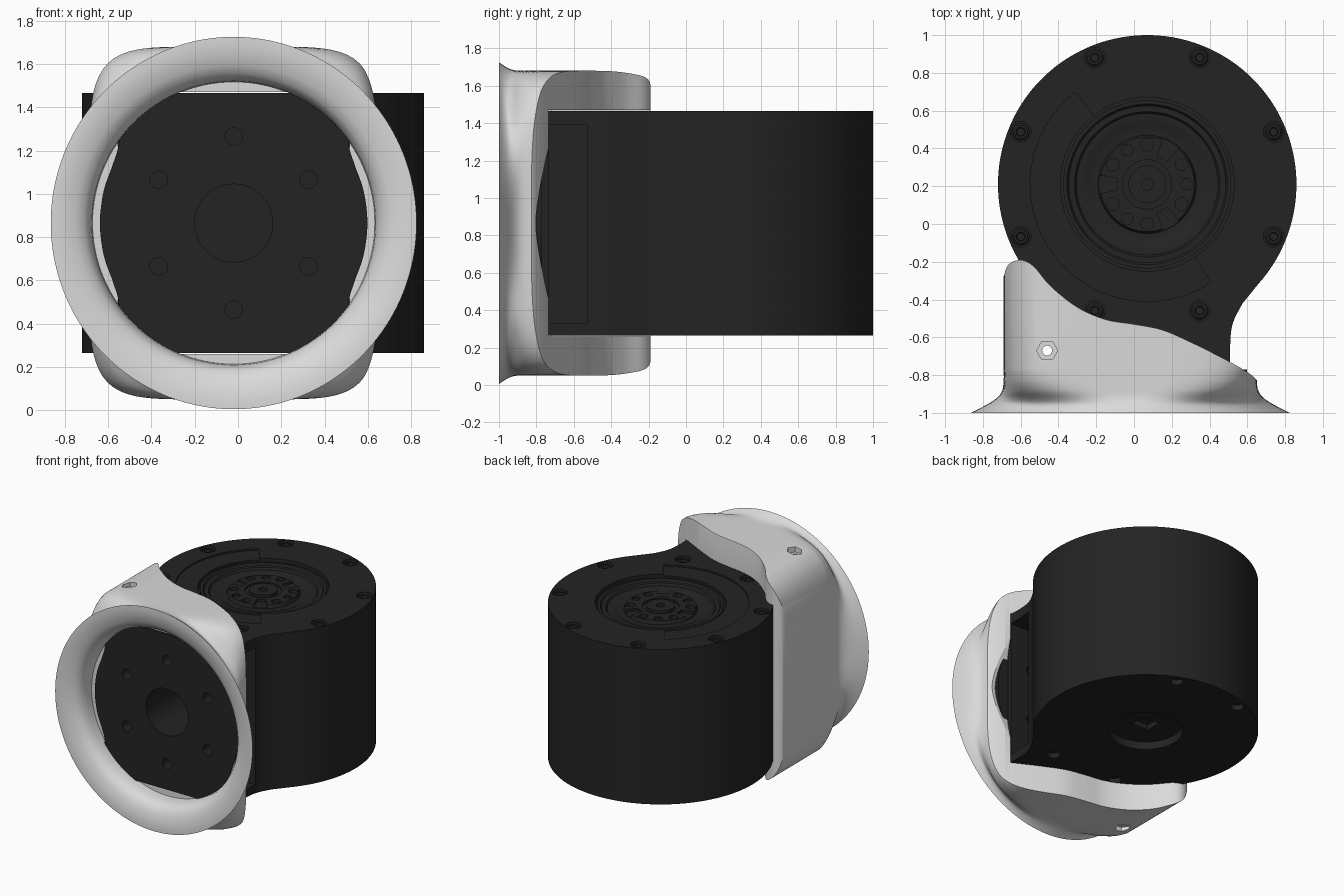
import bpy, bmesh, math
from mathutils import Vector, Matrix

if "Cube" in bpy.data.objects:
    bpy.data.objects.remove(bpy.data.objects["Cube"], do_unlink=True)


def material(name, value):
    m = bpy.data.materials.new(name)
    m.use_nodes = True
    m.diffuse_color = (value, value, value, 1)
    m.node_tree.nodes["Principled BSDF"].inputs["Base Color"].default_value = (value, value, value, 1)
    return m


BLACK = material("matte black", 0.017)
WHITE = material("soft white", 0.7)
CX, CY = 0.07, 0.21          # motor axis
FX, FZ = -0.02, 0.865        # front ring centre
BOTTOM, TOP = 0.265, 1.465   # motor housing heights
SCREW = (-0.46, -0.67)       # shell screw position


def make(name, bm, mat):
    bmesh.ops.recalc_face_normals(bm, faces=bm.faces[:])
    me = bpy.data.meshes.new(name)
    bm.to_mesh(me)
    bm.free()
    me.materials.append(mat)
    ob = bpy.data.objects.new(name, me)
    bpy.context.collection.objects.link(ob)
    return ob


def prism(name, pts, lo, hi, mat=BLACK, axis="z"):
    """Extrude a flat outline along z, or along y for an x-z outline."""
    bm = bmesh.new()
    put = (lambda p: (p[0], p[1], lo)) if axis == "z" else (lambda p: (p[0], lo, p[1]))
    face = bm.faces.new([bm.verts.new(put(p)) for p in pts])
    ext = bmesh.ops.extrude_face_region(bm, geom=[face])
    step = Vector((0, 0, hi - lo)) if axis == "z" else Vector((0, hi - lo, 0))
    bmesh.ops.translate(bm, vec=step, verts=[g for g in ext["geom"] if isinstance(g, bmesh.types.BMVert)])
    return make(name, bm, mat)


def box(name, x, y, z, mat=BLACK):
    return prism(name, [(x[0], y[0]), (x[1], y[0]), (x[1], y[1]), (x[0], y[1])], z[0], z[1], mat)


def circle(cx, cy, r, n=32):
    return [(cx + r * math.cos(math.tau * i / n), cy + r * math.sin(math.tau * i / n)) for i in range(n)]


def polar(r, deg):
    return CX + r * math.cos(math.radians(deg)), CY + r * math.sin(math.radians(deg))


def sector(r0, r1, a0, a1, n=24):
    angles = [a0 + (a1 - a0) * i / n for i in range(n + 1)]
    return [polar(r1, a) for a in angles] + [polar(r0, a) for a in reversed(angles)]


def loft(name, sections, centre, axis, mat, n=128):
    """Skin superellipse sections (position, half width, half height, exponent)."""
    bm = bmesh.new()
    rings = []
    for pos, a, b, e in sections:
        ring = []
        for i in range(n):
            c, s = math.cos(math.tau * i / n), math.sin(math.tau * i / n)
            r = (abs(c / a) ** e + abs(s / b) ** e) ** (-1 / e)
            u, v = centre[0] + r * c, centre[1] + r * s
            ring.append(bm.verts.new((u, pos, v) if axis == "y" else (u, v, pos)))
        rings.append(ring)
    for p, q in zip(rings, rings[1:]):
        for i in range(n):
            j = (i + 1) % n
            bm.faces.new((p[i], p[j], q[j], q[i]))
    bm.faces.new(rings[0])
    bm.faces.new(rings[-1])
    return make(name, bm, mat)


def lathe(name, profile, centre, axis="z", mat=BLACK, n=96):
    return loft(name, [(h, r, r, 2) for r, h in profile], centre, axis, mat, n)


def smooth_path(pts, steps=5):
    out = []
    ext = [pts[0]] + pts + [pts[-1]]
    for p0, p1, p2, p3 in zip(ext, ext[1:], ext[2:], ext[3:]):
        a, b, c, d = map(Vector, (p0, p1, p2, p3))
        for i in range(steps):
            t = i / steps
            v = b + (c - a) * (t / 2) + (2 * a - 5 * b + 4 * c - d) * (t * t / 2) + (3 * b - a - 3 * c + d) * (t ** 3 / 2)
            out.append(tuple(v))
    return out + [pts[-1]]


def apply(ob, mod):
    bpy.context.view_layer.objects.active = ob
    bpy.ops.object.modifier_apply(modifier=mod.name)


def boolean(ob, tools):
    for tool in tools:
        mod = ob.modifiers.new("cut", "BOOLEAN")
        mod.operation, mod.solver, mod.object = "DIFFERENCE", "EXACT", tool
        apply(ob, mod)
        bpy.data.objects.remove(tool, do_unlink=True)


def front_holes():
    """Bore, six bolt holes and the shell screw hole, shared by plate and housing."""
    bolts = [prism("bolt_hole", circle(FX + 0.4 * math.sin(math.radians(60 * k)),
                                       FZ + 0.4 * math.cos(math.radians(60 * k)), 0.04), -0.9, -0.6, axis="y")
             for k in range(6)]
    return bolts + [prism("bore", circle(FX, FZ, 0.18, 48), -0.9, -0.35, axis="y"),
                    prism("through_hole", circle(*SCREW, 0.026), 0, 2)]


# Motor housing: round body with a neck running to the front
arc = [polar(0.79, -42 + i * 260 / 110) for i in range(111)]
neck = [(-0.55, -0.28), (-0.55, -0.78)] + smooth_path(
    [(0.51, -0.78), (0.51, -0.62), (0.525, -0.52), (0.575, -0.42)])
housing = prism("motor_housing", arc + neck, BOTTOM, TOP)
tops = [22.5 + 45 * k for k in range(8)]
lows = [67.5, 112.5, -67.5, -112.5]
cuts = [prism("cover_recess", sector(0.3, 0.62, 128, 303), TOP - 0.012, TOP + 0.1),
        prism("rotor_recess", circle(CX, CY, 0.46, 96), TOP - 0.07, TOP + 0.1),
        prism("base_recess", circle(CX, CY, 0.26, 64), BOTTOM - 0.1, BOTTOM + 0.06),
        box("socket", (0.0, 0.14), (0.15, 0.27), (BOTTOM, BOTTOM + 0.1)),
        box("left_pocket", (0.25, 0.8), (-0.735, -0.53), (0.33, 1.39)),
        box("right_pocket", (-0.8, -0.25), (-0.735, -0.5), (0.33, 1.39))]
cuts += [prism("screw_seat", circle(*polar(0.725, a), 0.055), TOP - 0.05, TOP + 0.1) for a in tops]
cuts += [prism("screw_seat", circle(*polar(0.725, a), 0.045), BOTTOM - 0.1, BOTTOM + 0.04) for a in lows]
boolean(housing, cuts + front_holes())

# Screw heads with sockets
for a in tops:
    lathe("housing_screw", [(0.046, TOP - 0.06), (0.046, TOP - 0.02), (0.036, TOP - 0.012),
                            (0.024, TOP - 0.012), (0.02, TOP - 0.04)], polar(0.725, a), n=24)

# Front mounting plate with bulged sides and six bolt holes
side = smooth_path([(0.53, -0.6), (0.53, -0.38), (0.555, -0.28), (0.6, -0.15), (0.618, 0),
                    (0.6, 0.15), (0.555, 0.28), (0.53, 0.38), (0.53, 0.6)], 4)
outline = [(FX + x, FZ + z) for x, z in side] + [(FX - x, FZ + z) for x, z in reversed(side)]
plate = prism("mounting_plate", outline, -0.84, -0.77, axis="y")
boolean(plate, front_holes())

# Dished output rotor with raised hub
h = TOP
rotor = lathe("rotor", [(0.445, h - 0.09), (0.445, h - 0.02), (0.425, h - 0.02), (0.415, h - 0.035),
                        (0.385, h - 0.035), (0.375, h - 0.05), (0.325, h - 0.05), (0.315, h - 0.056),
                        (0.26, h - 0.056), (0.25, h - 0.03), (0.13, h - 0.03), (0.13, h - 0.045),
                        (0.1, h - 0.045), (0.1, h - 0.025), (0.03, h - 0.025), (0.03, h - 0.06)], (CX, CY))
holes = [prism("rotor_hole", circle(*polar(0.21, 30 + 60 * k), 0.033, 24), h - 0.065, h + 0.1) for k in range(6)]
holes += [prism("rotor_pin_hole", circle(*polar(0.21, 120 * k), 0.033, 6), h - 0.045, h + 0.1) for k in range(3)]
holes += [prism("rotor_slot", sector(0.16, 0.265, 49 + 120 * k, 71 + 120 * k, 4), h - 0.05, h + 0.1) for k in range(3)]
boolean(rotor, holes)

# White shell: flared ring blending into a rounded block
flare = smooth_path([(-1.0, 0.845, 0.86, 2), (-0.975, 0.795, 0.843, 2.05), (-0.945, 0.74, 0.826, 2.3),
                     (-0.915, 0.7, 0.817, 2.9), (-0.88, 0.677, 0.815, 3.9), (-0.83, 0.67, 0.815, 5),
                     (-0.77, 0.67, 0.815, 5.8)], 3)
shell = loft("shell", flare + [(-0.1, 0.67, 0.815, 5.8)], (FX, FZ), "y", WHITE, 160)

# Sweeping rear edge of the shell, rounded top and bottom
rear = smooth_path([(0.68, -0.88), (0.645, -0.82), (0.57, -0.765), (0.45, -0.7), (0.3, -0.625), (0.15, -0.56), (0, -0.53),
                    (-0.15, -0.505), (-0.3, -0.44), (-0.44, -0.33), (-0.53, -0.225), (-0.6, -0.19),
                    (-0.665, -0.215), (-0.69, -0.28)])
plan = prism("plan_trim", rear + [(-1, -0.3), (-1, -1.1), (1, -1.1), (1, -0.88)], 0.045, 1.685, WHITE)
mod = plan.modifiers.new("round", "BEVEL")
mod.width, mod.segments, mod.limit_method, mod.angle_limit = 0.04, 4, "ANGLE", math.radians(60)
apply(plan, mod)
# The ring rises past the block, so only the part behind it is trimmed
behind = box("rear_zone", (-0.9, 0.9), (-0.86, 0.2), (-0.2, 2), WHITE)
boolean(behind, [plan])

opening = lathe("ring_opening", [(0.85, -1.05), (0.83, -1.002), (0.78, -0.994), (0.73, -0.98), (0.69, -0.958),
                                 (0.667, -0.925), (0.656, -0.88), (0.652, -0.83)], (FX, FZ), "y", WHITE, 128)
plate_cavity = box("plate_cavity", (-0.555, 0.515), (-0.845, -0.7), (0.26, 1.47), WHITE)
cavity = box("cavity", (-0.61, 0.515), (-0.72, 0.2), (0.26, 1.47), WHITE)

# Wavy notch in the left wall, drawn in y-z and turned to run along x
wave = [(-0.72, -0.46), (-0.745, -0.36), (-0.76, -0.29), (-0.785, -0.16), (-0.803, 0)]
wave = smooth_path(wave + [(y, -z) for y, z in reversed(wave[:-1])])
notch = prism("side_notch", [(y, FZ + z) for y, z in wave] + [(-0.5, 1.3), (-0.5, 0.43)], 0.48, 0.9, WHITE)
notch.data.transform(Matrix(((0, 0, 1, 0), (1, 0, 0, 0), (0, 1, 0, 0), (0, 0, 0, 1))))
boolean(shell, [behind, opening, plate_cavity, cavity, notch,
                prism("through_hole", circle(*SCREW, 0.026), -1, 3, WHITE),
                prism("upper_hex_seat", circle(*SCREW, 0.056, 6), 1.63, 2, WHITE),
                prism("lower_hex_seat", circle(*SCREW, 0.056, 6), -0.2, 0.1, WHITE)])

# Smooth shading that keeps the hard edges
for ob in bpy.context.scene.objects:
    ob.select_set(ob.type == "MESH")
bpy.context.view_layer.objects.active = shell
bpy.ops.object.shade_smooth_by_angle(angle=math.radians(32))
